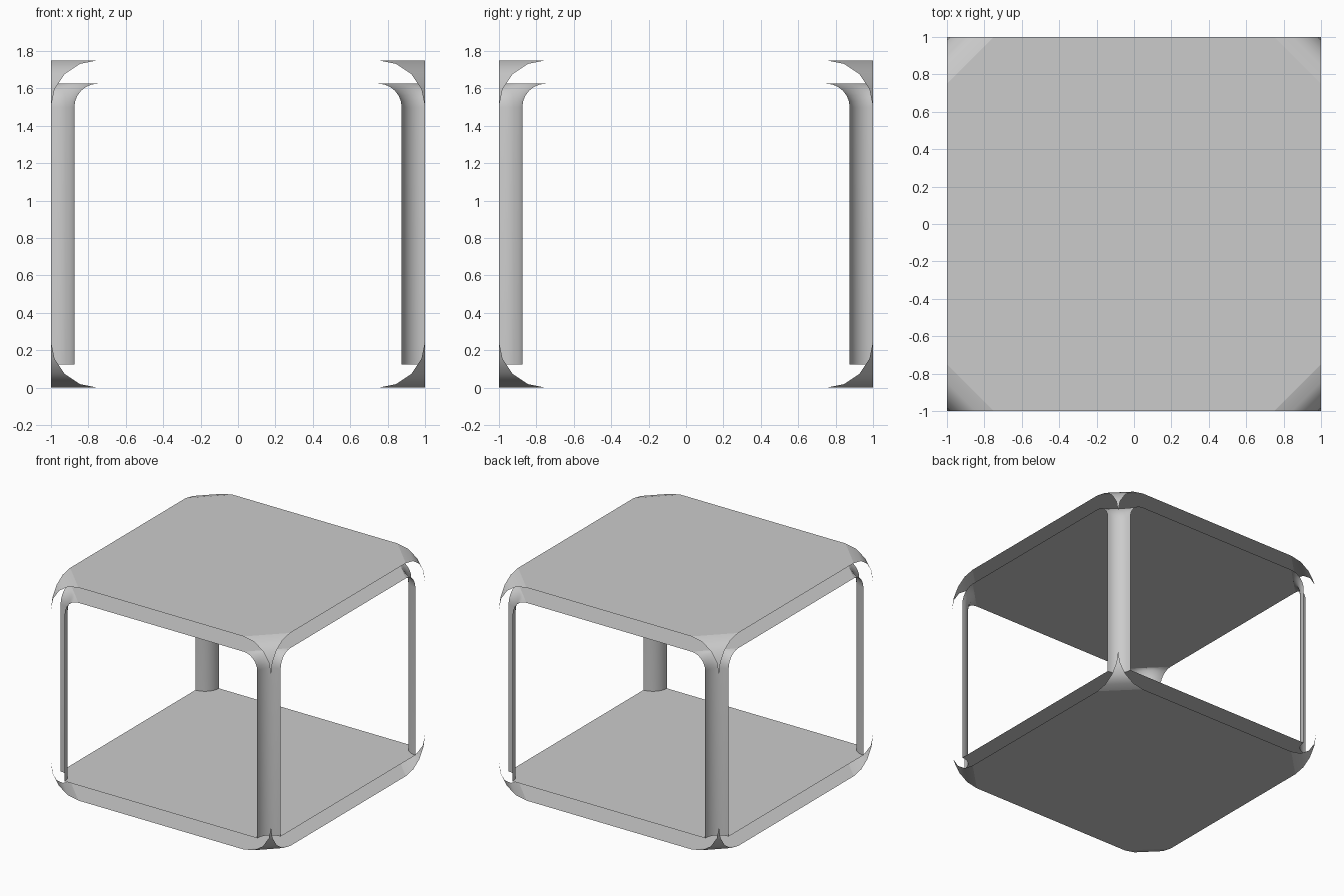
import bpy, bmesh
from math import sin, cos, pi

if "Cube" in bpy.data.objects:
    bpy.data.objects.remove(bpy.data.objects["Cube"])

H = 1.75      # total height
CUT = 0.25    # corner cut along each edge
T = 0.125     # panel gap and pillar radius
N = 8         # segments of a pillar arc


def turn(p, k):
    """Rotate a point by k quarter turns around z."""
    x, y, z = p
    for _ in range(k):
        x, y = -y, x
    return (x, y, z)


def finish(bm, name, smooth):
    bmesh.ops.remove_doubles(bm, verts=bm.verts, dist=1e-5)
    me = bpy.data.meshes.new(name)
    bm.to_mesh(me)
    bm.free()
    ob = bpy.data.objects.new(name, me)
    bpy.context.collection.objects.link(ob)
    if smooth:
        for p in me.polygons:
            p.use_smooth = True
    return ob


def corner_lofts(name, rows, flip=False):
    """Loft rows of points at the +x +y corner and repeat at all four."""
    for k in range(4):
        bm = bmesh.new()
        grid = [[bm.verts.new(turn(p, k)) for p in r] for r in rows]
        for a, b in zip(grid, grid[1:]):
            for i in range(len(a) - 1):
                f = [a[i], a[i + 1], b[i + 1], b[i]]
                bm.faces.new(f[::-1] if flip else f)
        finish(bm, f"{name}_{k + 1}", True)


def panel(name, corner, up):
    """Flat panel whose outline repeats one corner outline four times."""
    bm = bmesh.new()
    vs = [bm.verts.new(turn(p, k)) for k in range(4) for p in corner]
    f = bm.faces.new(vs)
    f.normal_update()
    if (f.normal.z > 0) != up:
        f.normal_flip()
    finish(bm, name, False)


def pillar_row(e, z, w):
    """Cross-section of edge distance e: round (w=0) to straight (w=1)."""
    row = []
    for i in range(N + 1):
        s = i / N
        a = s * pi / 2
        u = cos(a) * (1 - w) + (1 - s) * w
        v = sin(a) * (1 - w) + s * w
        row.append((1 - e * u, 1 - e * v, z))
    return row


# outer top and bottom panels, inner ceiling and floor
def chord(z):
    return [(1, 1 - CUT, z), (1 - CUT, 1, z)]


panel("top_panel", chord(H), True)
panel("bottom_panel", chord(0), False)
panel("ceiling_panel", chord(H - T), False)
panel("floor_panel", pillar_row(T, T, 0)[::-1], True)

# rounded outer corners that taper to a tip
steps = [i * pi / 8 for i in range(5)]
drops = [(CUT * sin(a), CUT * (1 - cos(a))) for a in steps]
top = [[(1 - CUT + t, 1, H - d), (1, 1 - CUT + t, H - d)] for t, d in drops]
bottom = [[(x, y, H - z) for x, y, z in r] for r in top]
corner_lofts("top_corner", top)
corner_lofts("bottom_corner", bottom, flip=True)

# quarter-round pillars flaring into the ceiling
rows = [pillar_row(T, T, 0)]
for i in range(7):
    b = i / 6 * pi / 2
    w = 1 - cos(b)
    rows.append(pillar_row(T + T * w, H - 2 * T + T * sin(b), w))
corner_lofts("pillar", rows)
